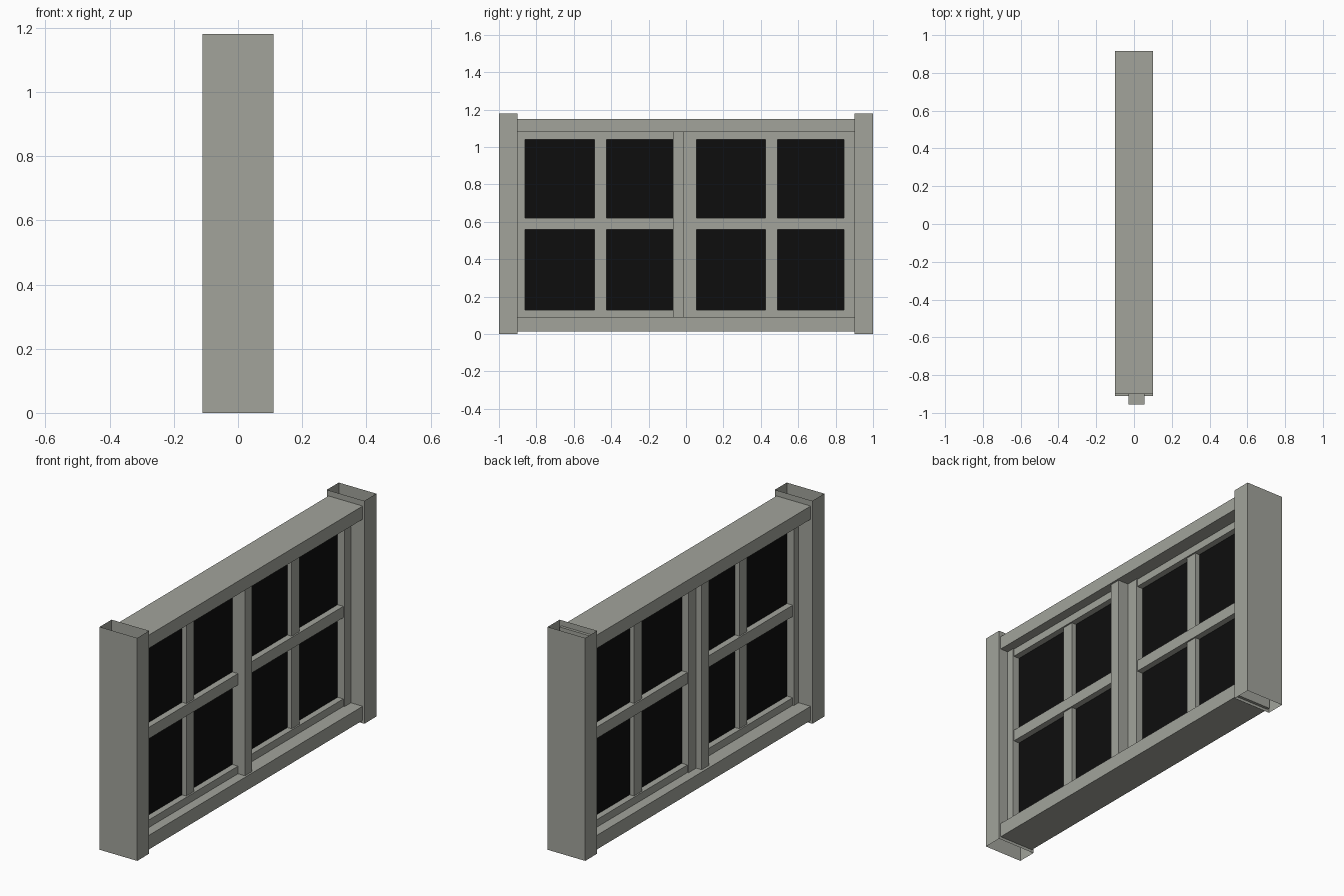
import bpy, bmesh

if "Cube" in bpy.data.objects:
    bpy.data.objects.remove(bpy.data.objects["Cube"])

def material(name, rgb):
    m = bpy.data.materials.new(name)
    m.diffuse_color = (*rgb, 1)
    m.use_nodes = True
    m.node_tree.nodes["Principled BSDF"].inputs["Base Color"].default_value = m.diffuse_color
    return m

PAINT = material("grey_paint", (0.36, 0.37, 0.33))
GLASS = material("black_glass", (0.004, 0.004, 0.004))

def box(name, x, y, z, mat=PAINT, open_ends=False):
    """Box from (min, max) ranges; open_ends leaves out top and bottom."""
    bm = bmesh.new()
    bmesh.ops.create_cube(bm, size=1)
    for v in bm.verts:
        v.co = [(r[0] + r[1]) / 2 + c * (r[1] - r[0]) for c, r in zip(v.co, (x, y, z))]
    if open_ends:
        bm.normal_update()
        caps = [f for f in bm.faces if abs(f.normal.z) > 0.5]
        bmesh.ops.delete(bm, geom=caps, context='FACES_ONLY')
    me = bpy.data.meshes.new(name)
    bm.to_mesh(me)
    bm.free()
    me.materials.append(mat)
    ob = bpy.data.objects.new(name, me)
    bpy.context.collection.objects.link(ob)
    return ob

# Hollow side jambs, open at top and bottom
box("left_jamb", (-0.11, 0.11), (-1, -0.9), (0, 1.18), open_ends=True)
box("right_jamb", (-0.11, 0.11), (0.9, 1), (0, 1.18), open_ends=True)

# Head, sill and centre post
box("head", (-0.1, 0.1), (-0.9, 0.915), (1.08, 1.15))
box("sill", (-0.1, 0.1), (-0.91, 0.915), (0.015, 0.09))
box("centre_post", (-0.085, 0.09), (-0.07, -0.01), (0.09, 1.08))

# Sash: two stiles, two rails, crossed glazing bars and a pane
def sash(side, cx, outer, pane, bar):
    def depth(half):
        return (cx - half, cx + half)
    box(side + "_sash_stile_a", depth(0.042), (outer[0], pane[0]), (0.09, 1.08))
    box(side + "_sash_stile_b", depth(0.042), (pane[1], outer[1]), (0.09, 1.08))
    for name, z in (("bottom_rail", (0.09, 0.13)), ("top_rail", (1.04, 1.08)),
                    ("cross_bar", (0.56, 0.62))):
        box(f"{side}_sash_{name}", depth(0.036), pane, z)
    box(side + "_sash_upright_bar", depth(0.028), bar, (0.13, 1.04))
    box(side + "_sash_glass", depth(0.003), pane, (0.13, 1.04), GLASS)

sash("left", 0.013, (-0.955, -0.015), (-0.86, -0.07), (-0.49, -0.425))
sash("right", -0.011, (-0.01, 0.91), (0.055, 0.845), (0.425, 0.49))
